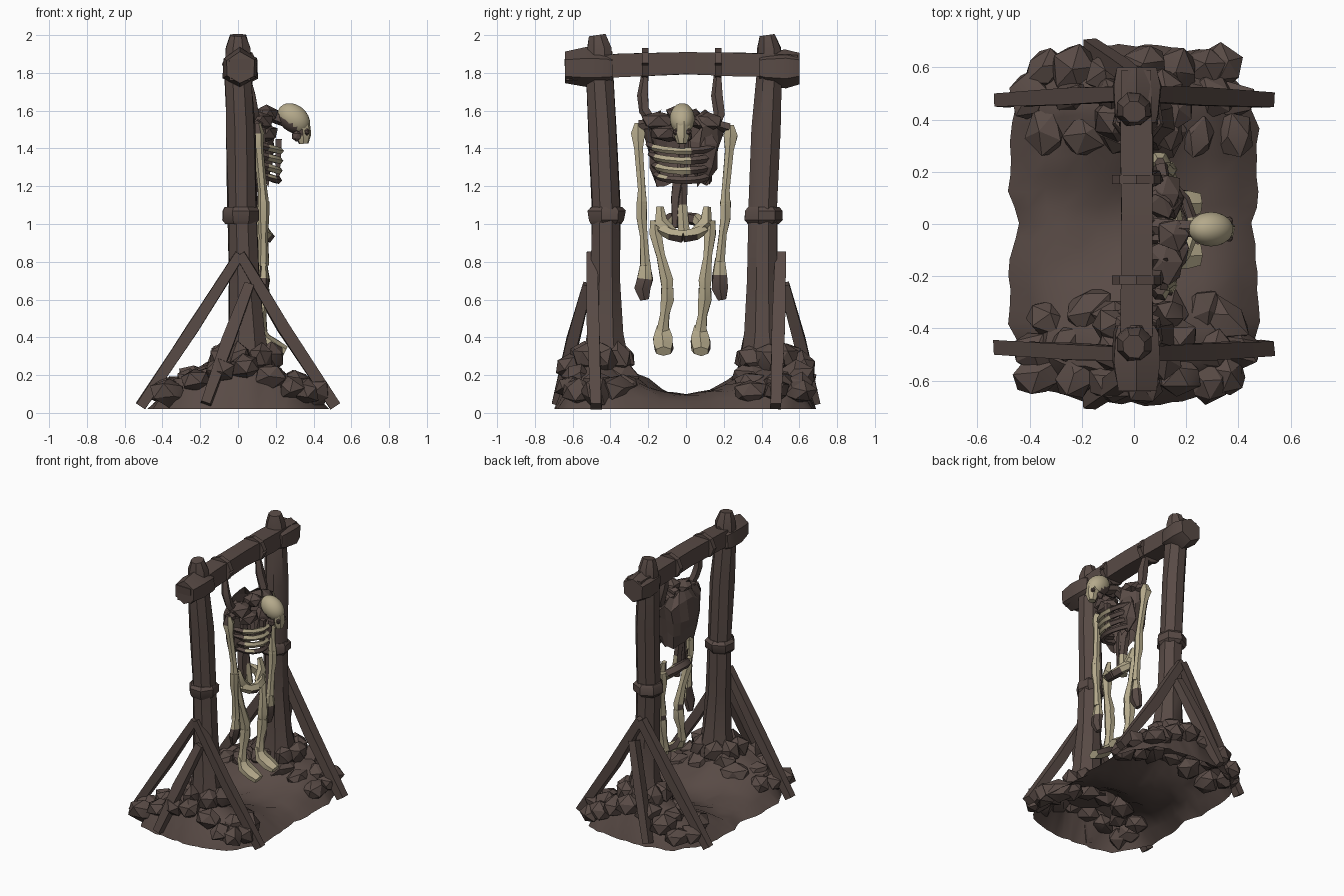
import bpy, bmesh, math, random
from mathutils import Vector, Matrix

if "Cube" in bpy.data.objects:
    bpy.data.objects.remove(bpy.data.objects["Cube"])

random.seed(7)

def material(name, rgb):
    m = bpy.data.materials.new(name)
    m.diffuse_color = (*rgb, 1)
    m.use_nodes = True
    m.node_tree.nodes["Principled BSDF"].inputs["Base Color"].default_value = m.diffuse_color
    return m

WOOD = material("dark brown", (0.098, 0.069, 0.060))
BONE = material("old bone", (0.46, 0.40, 0.26))

def finish(name, bm, mats, smooth=None):
    bmesh.ops.recalc_face_normals(bm, faces=bm.faces)
    me = bpy.data.meshes.new(name)
    bm.to_mesh(me)
    bm.free()
    ob = bpy.data.objects.new(name, me)
    bpy.context.collection.objects.link(ob)
    for m in mats:
        me.materials.append(m)
    if smooth:
        bpy.ops.object.select_all(action='DESELECT')
        ob.select_set(True)
        bpy.context.view_layer.objects.active = ob
        bpy.ops.object.shade_smooth_by_angle(angle=math.radians(smooth))
    return ob

def tube(name, pts, radii, mat=WOOD, sides=6, ref=(1, 0, 0), flat=1.0, jit=0.0, rule=None):
    """Loft a ring of given radius through each point; flat squashes the section."""
    bm = bmesh.new()
    pts, ref, rings = [Vector(p) for p in pts], Vector(ref), []
    if not isinstance(radii, (list, tuple)):
        radii = [radii] * len(pts)
    for i, p in enumerate(pts):
        t = (pts[min(i + 1, len(pts) - 1)] - pts[max(i - 1, 0)]).normalized()
        u = ref.cross(t).normalized()
        v = t.cross(u)
        ring = []
        for k in range(sides):
            a = 2 * math.pi * (k + 0.5) / sides
            r = radii[i] * (1 + random.uniform(-jit, jit))
            ring.append(bm.verts.new(p + u * math.cos(a) * r + v * math.sin(a) * r * flat))
        rings.append(ring)
    for a, b in zip(rings, rings[1:]):
        for k in range(sides):
            bm.faces.new((a[k], a[(k + 1) % sides], b[(k + 1) % sides], b[k]))
    bm.faces.new(rings[0])
    bm.faces.new(rings[-1])
    if rule:
        for f in bm.faces:
            f.material_index = int(rule(f.calc_center_median()))
    return finish(name, bm, [mat, WOOD], 35)

def lump(name, loc, size, mat=WOOD, jit=0.15, sub=1, rot=None, smooth=None, rule=None):
    bm = bmesh.new()
    bmesh.ops.create_icosphere(bm, subdivisions=sub, radius=1)
    for v in bm.verts:
        v.co *= 1 + random.uniform(-jit, jit)
    m = rot or Matrix.Identity(4)
    bm.transform(Matrix.Translation(loc) @ m @ Matrix.Diagonal((*size, 1)))
    if rule:
        for f in bm.faces:
            f.material_index = int(rule(f.calc_center_median()))
    return finish(name, bm, [mat, WOOD], smooth)

def rand_rot():
    return Matrix.Rotation(random.uniform(0, 6.28), 4, 'Z') @ Matrix.Rotation(random.uniform(-.5, .5), 4, 'X')

# Earth mound: a sheet raised around the two posts, with a dip between them
def height(x, y):
    s = min(max((abs(y) - 0.02) / 0.4, 0), 1)
    return 0.09 + 0.23 * s ** 1.3 * max(0, 1 - abs(x) / 0.5) - 0.25 * max(0, abs(y) - 0.5)

bm = bmesh.new()
NX, NY, grid = 14, 20, []
for j in range(NY + 1):
    v = 2 * j / NY - 1
    row = []
    for i in range(NX + 1):
        u = 2 * i / NX - 1
        w = 0.45 + 0.03 * math.sin(min(abs(v) / 0.8, 1) * math.pi)
        w *= 1 - 0.25 * max(0, abs(v) - 0.75) / 0.25
        x, y = u * w, v * (0.69 - 0.06 * u * u)
        edge = min(1, (1 - abs(u)) * 3.5, (1 - abs(v)) * 6)
        z = 0.02 + (height(x, y) - 0.02) * edge ** 0.7
        n = 0.012
        row.append(bm.verts.new((x + random.uniform(-n, n), y + random.uniform(-n, n),
                                 z + random.uniform(-n, n) * edge)))
    grid.append(row)
for j in range(NY):
    for i in range(NX):
        bm.faces.new((grid[j][i], grid[j][i + 1], grid[j + 1][i + 1], grid[j + 1][i]))
finish("earth_mound", bm, [WOOD], 40)

# Boulders heaped at the foot of each post
for s in (-1, 1):
    for yy, xs in ((0.35, (-.32, -.18, -.05, .12, .25, .36)), (0.48, (-.38, -.25, .3, .4)),
                   (0.59, (-.35, -.23, -.1, .03, .16, .27, .36))):
        for xx in xs:
            x, y = xx + random.uniform(-.02, .02), s * (yy + random.uniform(-.02, .02))
            r = random.uniform(0.09, 0.115)
            z = max(height(x, y) - 0.025, r * 0.75 + 0.01)
            lump("boulder", (x, y, z), (r, r * 0.8, r * 0.72), rot=rand_rot(), jit=0.14, smooth=30)
    for a in range(7):
        t = a * 0.9
        lump("post_stone", (0.04 + 0.13 * math.cos(t), s * 0.44 + 0.1 * math.sin(t), 0.29),
             (0.09, 0.07, 0.085), rot=rand_rot(), jit=0.15, smooth=30)

# Posts with bands, braces and thick beam ends
for s, y0, y1 in ((-1, -0.425, -0.46), (1, 0.405, 0.44)):
    tube("post", [(0.045, y0, 0.2), (0.045, y0, 0.28), (0.045, y0, 0.42), (0.03, y0, 0.7), (0.02, y0, 1.1),
                  (0.015, (y0 + y1) / 2, 1.5), (0.0, y1, 1.8), (0, y1, 1.93), (0, y1 - 0.01, 2.0)],
         [0.14, 0.13, 0.1, 0.085, 0.08, 0.08, 0.076, 0.068, 0.045], sides=8, jit=0.07)
    tube("post_band", [(0.015, y0, 1.0), (0.015, y0, 1.02), (0.015, y0, 1.07), (0.015, y0, 1.09)],
         [0.085, 0.102, 0.102, 0.085], sides=7, jit=0.06)
    for sx in (-1, 1):
        tube("side_brace", [(0.01, s * 0.5, 0.84), (sx * 0.24, s * 0.49, 0.45), (sx * 0.515, s * 0.475, 0.035)],
             [0.038, 0.046, 0.04], sides=4, ref=(0, 1, 0), jit=0.12)
    tube("outer_brace", [(0.06, s * 0.52, 0.68), (-0.05, s * 0.6, 0.38), (-0.17, s * 0.685, 0.05)],
         [0.038, 0.046, 0.038], sides=4, jit=0.12)
    tube("beam_end", [(0.01, s * 0.39, 1.825), (0.01, s * 0.42, 1.825), (0.01, s * 0.53, 1.825),
                      (0.01, s * 0.62 - 0.02, 1.825)],
         [0.085, 0.1, 0.105, 0.085], sides=6, ref=(0, 0, 1), jit=0.08)

# Crossbeam
tube("crossbeam", [(0.01, -0.64, 1.815), (0.01, -0.35, 1.84), (0.01, 0, 1.85), (0.01, 0.3, 1.845), (0.01, 0.59, 1.84)],
     [0.08, 0.088, 0.082, 0.088, 0.08], sides=4, ref=(0, 0, 1), jit=0.05)

# Rope wraps and hanging ropes
for y, path in ((-0.215, [(-0.215, 1.8), (-0.228, 1.68), (-0.22, 1.6), (-0.16, 1.52)]),
                (0.17, [(0.17, 1.8), (0.165, 1.68), (0.18, 1.58), (0.15, 1.5), (0.09, 1.44)])):
    ring = [(0.01 + 0.078 * math.cos(a * math.pi / 4), y, 1.845 + 0.07 * math.sin(a * math.pi / 4)) for a in range(9)]
    tube("rope_wrap", ring, 0.024, sides=4, ref=(0, 1, 0))
    tube("hanging_rope", [(0.04 + 0.02 * i, py, pz) for i, (py, pz) in enumerate(path)],
         [0.02, 0.032, 0.03, 0.026, 0.02][:len(path)], sides=5, jit=0.12)

# Torso: ragged vest, open at the front
bm = bmesh.new()
rows = []
for z, ry, rx in ((1.22, 0.15, 0.09), (1.31, 0.175, 0.11), (1.42, 0.195, 0.125), (1.52, 0.21, 0.115), (1.59, 0.13, 0.08)):
    row = []
    for k in range(15):
        a = math.radians(28 + 276 * k / 14)
        j = random.uniform(0.92, 1.08)
        row.append(bm.verts.new((0.08 + rx * math.cos(a) * j, -0.015 + ry * math.sin(a) * j,
                                 z + random.uniform(-.03, .03))))
    rows.append(row)
for a, b in zip(rows, rows[1:]):
    for k in range(14):
        bm.faces.new((a[k], a[k + 1], b[k + 1], b[k]))
finish("ragged_vest", bm, [WOOD])
for s in (-1, 1):
    lump("shoulder_rag", (0.11, s * 0.13 - 0.015, 1.545), (0.08, 0.1, 0.055), jit=0.18)
lump("collar_rag", (0.15, -0.04, 1.58), (0.07, 0.07, 0.05), jit=0.15)
lump("chest_rag", (0.14, 0.1, 1.36), (0.065, 0.085, 0.16), jit=0.15)
lump("upper_chest_rag", (0.15, -0.09, 1.48), (0.06, 0.1, 0.05), jit=0.15)
tube("spine", [(0.09, -0.01, 0.95), (0.08, -0.02, 1.1), (0.06, -0.02, 1.25), (0.05, -0.01, 1.45), (0.09, -0.01, 1.57)],
     [0.035, 0.03, 0.032, 0.03, 0.03], BONE, rule=lambda c: c.x < 0.07 or c.z > 1.14)
tube("waist_rag", [(0.08, -0.055, 0.98), (0.07, -0.05, 1.14), (0.07, -0.03, 1.28)], [0.022, 0.035, 0.045], sides=5, jit=0.15)

# Ribs, bone on the uncovered side
for i in range(4):
    z = 1.27 + 0.052 * i
    ry, rx = 0.145 + 0.012 * i, 0.135 + 0.003 * i
    arc = []
    for k in range(8):
        a = math.radians(-105 + 165 * k / 7)
        arc.append((0.08 + rx * math.cos(a), -0.015 + ry * math.sin(a), z - 0.04 * math.cos(a)))
    tube("rib", arc, 0.02, BONE, sides=5, ref=(0, 0, 1), jit=0.15, rule=lambda c: c.y > 0.03 or c.x < 0.14 or c.z < 1.245)
tube("breastbone", [(0.21, -0.02, 1.24), (0.215, -0.02, 1.45)], [0.014, 0.024], sides=4)

# Neck and bowed skull
tube("neck", [(0.08, -0.01, 1.55), (0.16, -0.015, 1.58), (0.25, -0.02, 1.55)], 0.036, ref=(0, 0, 1))
tilt = Matrix.Rotation(math.radians(40), 4, 'Y')
lump("skull", (0.295, -0.02, 1.558), (0.095, 0.066, 0.072), BONE, 0.0, 3, tilt, 40,
     rule=lambda c: c.z - 1.558 < -(c.x - 0.295) * 0.8 - 0.04)
tube("skull_face", [(0.335, -0.02, 1.54), (0.345, -0.02, 1.47), (0.348, -0.02, 1.425)], [0.046, 0.044, 0.026], BONE,
     sides=7, rule=lambda c: c.x < 0.325)
for s in (-1, 1):
    lump("eye_socket", (0.365, -0.02 + s * 0.032, 1.487), (0.016, 0.018, 0.02), jit=0.05)
    lump("cheek_hollow", (0.31, -0.02 + s * 0.036, 1.465), (0.03, 0.018, 0.03), jit=0.1)

# Pelvis: hip ring with two wings
hip = []
for k in range(11):
    a = math.radians(36 * k)
    hip.append((0.1 + 0.06 * math.cos(a), -0.015 + 0.11 * math.sin(a), 0.985 - 0.05 * math.cos(a)))
tube("pelvis_ring", hip, 0.034, BONE, sides=5, ref=(0, 0, 1), jit=0.1, rule=lambda c: c.z < 0.935 or c.x < 0.08)
for s in (-1, 1):
    tube("hip_wing", [(0.13, -0.015 + s * 0.05, 0.95), (0.12, -0.015 + s * 0.12, 1.01), (0.1, -0.015 + s * 0.125, 1.09)],
         [0.026, 0.038, 0.022], BONE, sides=5, flat=0.7, rule=lambda c: c.x < 0.1)

# Arms: upper arm, forearm, drooping hand
for (ya, za), (yb, zb), (yc, zc), (yd, zd) in (
        [(-0.255, 1.5), (-0.235, 1.1), (-0.215, 0.78), (-0.22, 0.6)],
        [(0.235, 1.49), (0.21, 1.1), (0.18, 0.8), (0.19, 0.6)]):
    side = 1 if ya > 0 else -1
    tube("collarbone", [(0.14, side * 0.05, 1.56), (0.1, ya - side * 0.01, za + 0.02)], [0.018, 0.03], WOOD, sides=5)
    tube("upper_arm", [(0.1, ya, za + 0.035), (0.1, ya, za - 0.02), (0.11, ya + (yb - ya) * .2, za - 0.1),
                       (0.13, yb, zb + 0.08), (0.135, yb, zb)], [0.02, 0.042, 0.026, 0.023, 0.032], BONE, jit=0.08,
         rule=lambda c: c.z > 1.5 and c.x < 0.11)
    tube("forearm", [(0.135, yb, zb + 0.02), (0.135, yb, zb - 0.07), (0.135, (yb + yc) / 2, (zb + zc) / 2),
                     (0.135, yc, zc)], [0.032, 0.03, 0.023, 0.03], BONE, jit=0.08)
    tube("hand", [(0.135, yc, zc + 0.02), (0.135, yc, zc - 0.07), (0.13, yd - 0.01, zd + 0.06), (0.12, yd, zd)],
         [0.028, 0.046, 0.05, 0.026], BONE, flat=0.6, jit=0.12, rule=lambda c: c.z < 0.72 or c.x < 0.12)

# Legs: thigh, shin, hanging foot pointing forward
for ya, yb, yc, yd in ((-0.165, -0.1, -0.125, -0.12), (0.13, 0.1, 0.075, 0.08)):
    tube("thigh", [(0.1, ya, 1.02), (0.1, ya * 0.98, 0.95), (0.12, (ya + yb) / 2, 0.83), (0.13, yb, 0.7), (0.13, yb, 0.64)],
         [0.028, 0.036, 0.026, 0.038, 0.03], BONE, jit=0.08, rule=lambda c: c.z < 0.76 and c.x < 0.12)
    tube("shin", [(0.13, yb, 0.66), (0.125, yb, 0.6), (0.12, (yb + yc) / 2, 0.52), (0.12, yc, 0.43)],
         [0.036, 0.04, 0.028, 0.036], BONE, jit=0.08)
    tube("foot", [(0.11, yc, 0.46), (0.14, yc, 0.39), (0.2, yd, 0.35), (0.25, yd, 0.325)],
         [0.034, 0.058, 0.058, 0.046], BONE, flat=0.6, jit=0.08, rule=lambda c: c.y > yd + 0.035 or c.x < 0.1)
